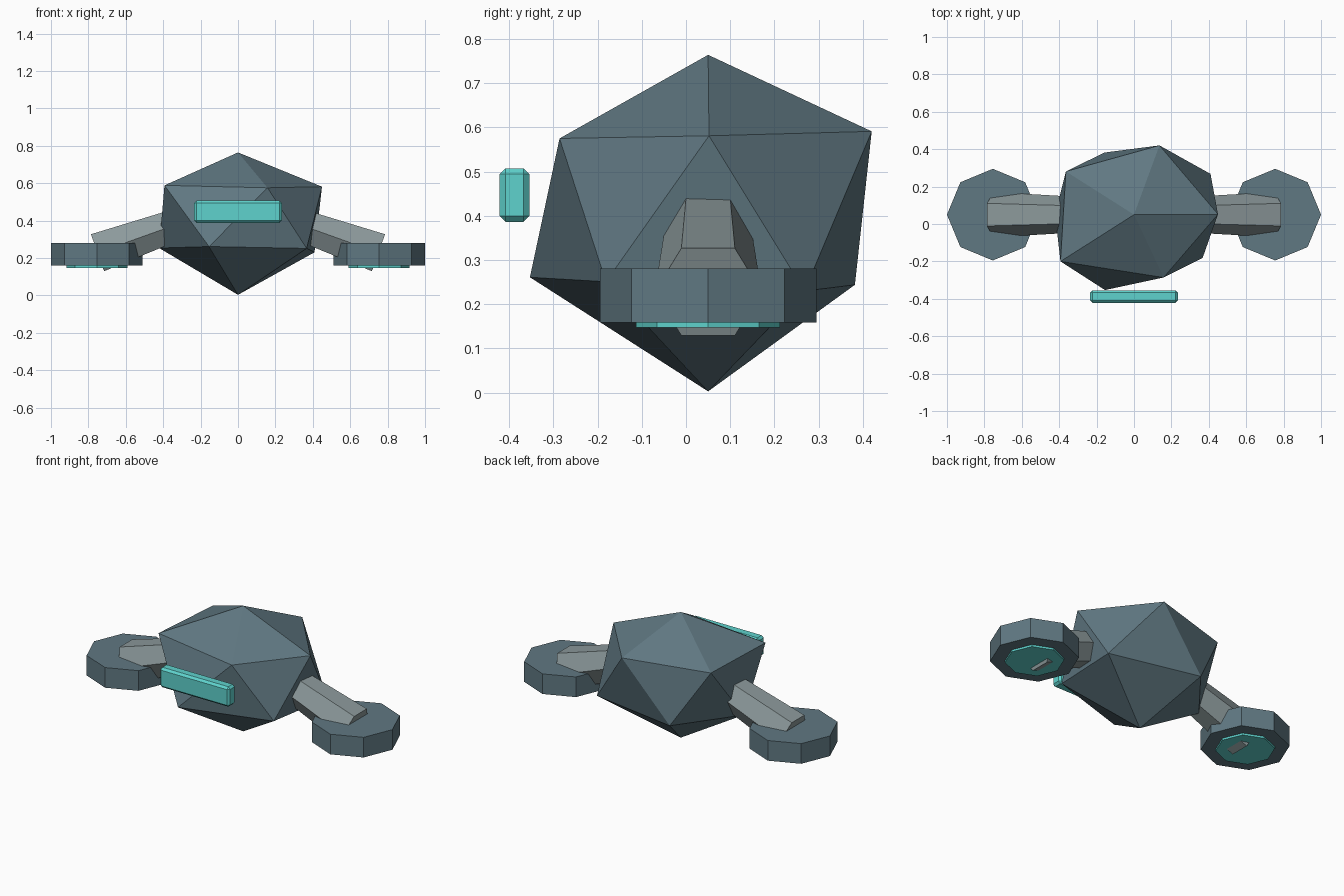
import bpy, bmesh, math
from mathutils import Vector

if "Cube" in bpy.data.objects:
    bpy.data.objects.remove(bpy.data.objects["Cube"])


def material(name, rgb):
    m = bpy.data.materials.new(name)
    m.diffuse_color = (*rgb, 1)
    m.use_nodes = True
    m.node_tree.nodes["Principled BSDF"].inputs["Base Color"].default_value = m.diffuse_color
    return m


SLATE = material("slate", (0.117, 0.188, 0.223))
GREY = material("light grey", (0.262, 0.319, 0.328))
CYAN = material("cyan glow", (0.114, 0.645, 0.61))


def make(name, verts, faces, mat):
    me = bpy.data.meshes.new(name)
    me.from_pydata(verts, [], faces)
    bm = bmesh.new()
    bm.from_mesh(me)
    bmesh.ops.recalc_face_normals(bm, faces=bm.faces)
    bm.to_mesh(me)
    bm.free()
    me.materials.append(mat)
    ob = bpy.data.objects.new(name, me)
    bpy.context.collection.objects.link(ob)
    return ob


def prism(name, n, a, b, ra, rb, u, v, mat):
    """n-sided tapered prism between centres a and b, ring axes u and v."""
    verts = []
    for c, r in ((a, ra), (b, rb)):
        for i in range(n):
            t = math.tau * i / n
            verts.append(Vector(c) + r * (math.cos(t) * Vector(u) + math.sin(t) * Vector(v)))
    faces = [(i, (i + 1) % n, n + (i + 1) % n, n + i) for i in range(n)]
    faces += [tuple(range(n)), tuple(range(n, 2 * n))]
    return make(name, verts, faces, mat)


# Body: irregular icosahedron, upper and lower rings of five points
upper = [(0.449, 0.052, 0.581), (0.136, 0.42, 0.591), (-0.364, 0.281, 0.58),
         (-0.393, -0.20, 0.588), (0.158, -0.286, 0.575)]
lower = [(0.409, 0.268, 0.23), (-0.158, 0.382, 0.244), (-0.422, 0.05, 0.253),
         (-0.155, -0.353, 0.261), (0.367, -0.181, 0.251)]
faces = []
for i in range(5):
    j = (i + 1) % 5
    faces += [(10, i, j), (i, 5 + i, j), (5 + i, 5 + j, j), (11, 5 + j, 5 + i)]
make("body", upper + lower + [(0, 0.05, 0.764), (0, 0.05, 0.003)], faces, SLATE)

# Visor: chamfered bar floating in front
bm = bmesh.new()
bmesh.ops.create_cube(bm, size=1)
for v in bm.verts:
    v.co = Vector((v.co.x * 0.468, v.co.y * 0.067, v.co.z * 0.121)) + Vector((0, -0.388, 0.447))
bmesh.ops.bevel(bm, geom=bm.edges[:], offset=0.013, segments=1, affect='EDGES')
me = bpy.data.meshes.new("visor")
bm.to_mesh(me)
bm.free()
me.materials.append(CYAN)
bpy.context.collection.objects.link(bpy.data.objects.new("visor", me))

# Arms, thruster pods and glowing discs on both sides
tilt = math.radians(19.6)
for side, label in ((-1, "left"), (1, "right")):
    x = 0.755 * side
    prism(label + "_arm", 6, (0.25 * side, 0.05, 0.407), (0.751 * side, 0.05, 0.228),
          0.092, 0.121, (0, 1, 0), (math.sin(tilt) * side, 0, math.cos(tilt)), GREY)
    prism(label + "_thruster_pod", 8, (x, 0.05, 0.159), (x, 0.05, 0.281),
          0.245, 0.245, (1, 0, 0), (0, 1, 0), SLATE)
    prism(label + "_thruster_glow", 8, (x, 0.05, 0.147), (x, 0.05, 0.165),
          0.163, 0.163, (1, 0, 0), (0, 1, 0), CYAN)
